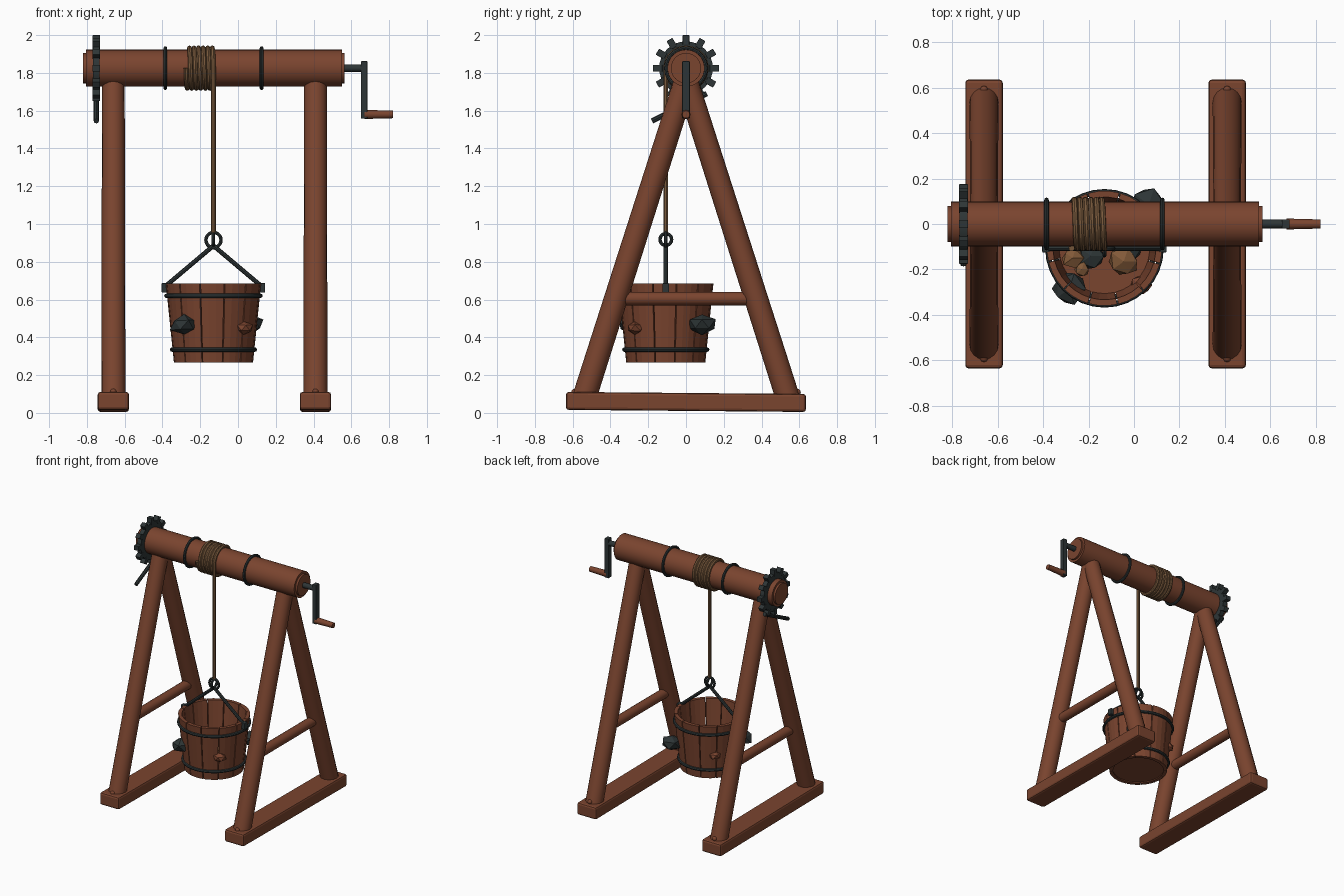
import bpy, bmesh, random
from math import sin, cos, pi, tau, radians
from mathutils import Vector

random.seed(4)
cube = bpy.data.objects.get("Cube")
if cube:
    bpy.data.objects.remove(cube, do_unlink=True)


def material(name, rgb):
    m = bpy.data.materials.new(name)
    m.use_nodes = True
    m.diffuse_color = (*rgb, 1)
    m.node_tree.nodes["Principled BSDF"].inputs["Base Color"].default_value = (*rgb, 1)
    return m


wood = material("red_brown_wood", (0.195, 0.058, 0.028))
iron = material("dark_iron", (0.027, 0.036, 0.037))
hemp = material("tan_rope", (0.19, 0.10, 0.045))
ore = material("tan_ore", (0.22, 0.10, 0.04))


def finish(name, mat, smooth=True):
    ob = bpy.context.object
    ob.name = ob.data.name = name
    ob.data.materials.clear()
    ob.data.materials.append(mat)
    if smooth:
        bpy.ops.object.shade_smooth_by_angle(angle=radians(40))
    return ob


def rod(name, a, b, r, mat, sides=16, r_end=None):
    a, b = Vector(a), Vector(b)
    rot = (b - a).to_track_quat('Z', 'Y').to_euler()
    bpy.ops.mesh.primitive_cone_add(vertices=sides, radius1=r, radius2=r_end or r,
                                    depth=(b - a).length, location=(a + b) / 2, rotation=rot)
    return finish(name, mat)


def ring(name, loc, major, minor, mat, rot=(0, 0, 0), segs=32):
    bpy.ops.mesh.primitive_torus_add(location=loc, rotation=rot, major_radius=major,
                                     minor_radius=minor, major_segments=segs, minor_segments=8)
    return finish(name, mat)


def box(name, loc, size, mat, bevel=0.0, rot=(0, 0, 0)):
    bpy.ops.mesh.primitive_cube_add(size=1, location=loc, rotation=rot)
    bpy.context.object.scale = size
    bpy.ops.object.transform_apply(location=False, rotation=False, scale=True)
    ob = finish(name, mat, False)
    if bevel:
        mod = ob.modifiers.new("bevel", 'BEVEL')
        mod.width, mod.segments = bevel, 2
    return ob


def rock(name, loc, r, mat):
    bpy.ops.mesh.primitive_ico_sphere_add(subdivisions=1, radius=r, location=loc)
    ob = finish(name, mat, False)
    for v in ob.data.vertices:
        v.co *= random.uniform(0.85, 1.12)
        v.co.z *= 0.7
    return ob


def mesh_object(name, bm, mat):
    bmesh.ops.recalc_face_normals(bm, faces=bm.faces)
    me = bpy.data.meshes.new(name)
    bm.to_mesh(me)
    bm.free()
    ob = bpy.data.objects.new(name, me)
    bpy.context.collection.objects.link(ob)
    me.materials.append(mat)
    return ob


AXIS = 1.825          # height of the drum axis
ACROSS = (0, pi / 2, 0)

# A-frames: foot beam, two legs, pegs and a cross bar on each side
for side, x in (("right", -0.66), ("left", 0.41)):
    box(side + "_foot", (x, 0, 0.058), (0.165, 1.27, 0.095), wood, 0.014, (radians(-0.5), 0, 0))
    rod(side + "_cross_bar", (x, -0.35, 0.605), (x, 0.35, 0.605), 0.036, wood)
    for end, s in (("front", -1), ("back", 1)):
        rod(f"{side}_{end}_leg", (x, s * 0.545, 0.06), (x, s * 0.008, 1.745), 0.064, wood, 16, 0.06)
        bpy.ops.mesh.primitive_uv_sphere_add(segments=10, ring_count=6, radius=0.018,
                                             location=(x, s * 0.59, 0.11))
        finish(f"{side}_{end}_peg", wood)

# Drum with end caps and iron bands
rod("drum", (-0.805, 0, AXIS), (0.55, 0, AXIS), 0.098, wood, 32)
rod("drum_end_caps", (-0.82, 0, AXIS), (0.565, 0, AXIS), 0.08, wood, 32)
for i, x in enumerate((-0.385, 0.125)):
    ring(f"drum_band_{i + 1}", (x, 0, AXIS), 0.106, 0.01, iron, ACROSS)

# Ratchet wheel, teeth and pawl
rod("ratchet_wheel", (-0.767, 0, AXIS), (-0.733, 0, AXIS), 0.142, iron, 32)
for i in range(12):
    a = tau * i / 12
    box(f"ratchet_tooth_{i + 1}", (-0.75, 0.15 * sin(a), AXIS + 0.15 * cos(a)),
        (0.04, 0.036, 0.05), iron, 0.003, (-a, 0, 0))
rod("pawl", (-0.75, -0.18, 1.545), (-0.75, 0.11, 1.69), 0.014, iron, 8)

# Crank
rod("crank_axle", (0.55, 0, AXIS), (0.67, 0, AXIS), 0.02, iron, 12)
box("crank_arm", (0.668, 0, 1.71), (0.034, 0.04, 0.305), iron, 0.004)
rod("crank_handle", (0.67, 0, 1.58), (0.82, 0, 1.58), 0.024, wood, 12, 0.02)

# Rope wound round the drum, then hanging to the ring
BX, BY = -0.13, -0.107
curve = bpy.data.curves.new("rope", 'CURVE')
curve.dimensions = '3D'
curve.bevel_depth, curve.bevel_resolution = 0.013, 2
curve.use_fill_caps = True
turns, steps = 6, 28
path = []
for i in range(turns * steps + 1):
    a = tau * i / steps
    path.append((-0.275 + 0.145 * i / (turns * steps), BY * cos(a), AXIS + BY * sin(a)))
path.append((BX, BY, 0.95))
spline = curve.splines.new('POLY')
spline.points.add(len(path) - 1)
for p, co in zip(spline.points, path):
    p.co = (*co, 1)
rope = bpy.data.objects.new("rope", curve)
bpy.context.collection.objects.link(rope)
bpy.ops.object.select_all(action='DESELECT')
rope.select_set(True)
bpy.context.view_layer.objects.active = rope
bpy.ops.object.convert(target='MESH')
finish("rope", hemp)

# Linked rings and bucket bail
ring("hanging_ring", (BX, BY, 0.915), 0.04, 0.009, iron, (pi / 2, 0, 0), 20)
ring("rope_ring", (BX, BY, 0.918), 0.031, 0.009, iron, ACROSS, 20)
for side, s in (("right", -1), ("left", 1)):
    rod(f"{side}_bail", (BX, BY, 0.885), (BX + s * 0.255, BY, 0.67), 0.012, iron, 8)
    box(f"{side}_bail_ear", (BX + s * 0.258, BY, 0.662), (0.032, 0.036, 0.05), iron, 0.004)

# Bucket staves: a tapered wall section swept over a short arc
LOW, TOP = 0.268, 0.685
section = ((0.21, LOW), (0.253, TOP), (0.226, TOP), (0.183, LOW))
count = 12
edges = [tau * (i + 0.5) / count + random.uniform(-0.05, 0.05) for i in range(count)]
edges.append(edges[0] + tau)
bm = bmesh.new()
for a0, a1 in zip(edges, edges[1:]):
    a0, a1 = a0 + 0.012, a1 - 0.012
    cols = []
    for k in range(4):
        a = a0 + (a1 - a0) * k / 3
        cols.append([bm.verts.new((BX + r * sin(a), BY - r * cos(a), z)) for r, z in section])
    for c, d in zip(cols, cols[1:]):
        for j in range(4):
            n = (j + 1) % 4
            bm.faces.new((c[j], c[n], d[n], d[j]))
    bm.faces.new(cols[0])
    bm.faces.new(cols[-1])
mesh_object("bucket_staves", bm, wood)
rod("bucket_bottom", (BX, BY, LOW + 0.008), (BX, BY, 0.42), 0.19, wood, 24, 0.204)

# Bucket hoops
for name, z, r in (("lower_hoop", 0.335, 0.219), ("upper_hoop", 0.62, 0.249)):
    ring(name, (BX, BY, z), r, 0.012, iron)

# Rocks in and poking out of the bucket
for i, loc in enumerate(((-0.285, -0.285, 0.465), (0.065, 0.085, 0.47),
                         (-0.19, -0.14, 0.45), (-0.02, -0.10, 0.45))):
    rock(f"dark_rock_{i + 1}", loc, 0.078 if i < 2 else 0.062, iron)
for i, (x, y, r) in enumerate(((-0.045, -0.165, 0.072), (-0.27, -0.15, 0.05),
                               (-0.23, -0.2, 0.035))):
    rock(f"tan_rock_{i + 1}", (x, y, 0.46), r, ore)
for i, (x, y) in enumerate(((-0.28, 0.05), (0.03, -0.27))):
    rock(f"brown_rock_{i + 1}", (x, y, 0.45), 0.05, wood)
